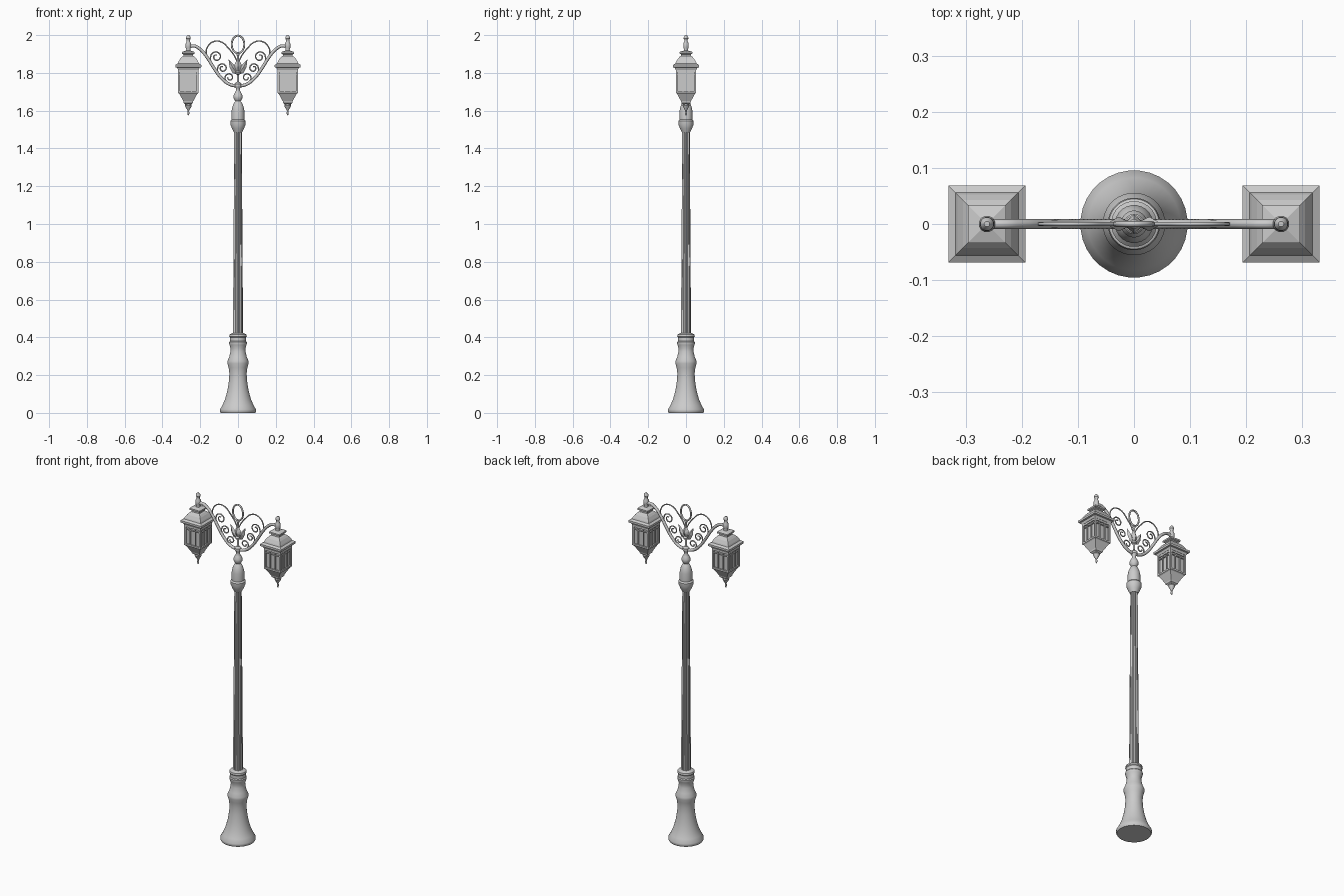
import bpy, bmesh, math
from mathutils import Vector

if "Cube" in bpy.data.objects:
    bpy.data.objects.remove(bpy.data.objects["Cube"])

R2 = math.sqrt(2)


def finish(name, bm, smooth=True):
    bmesh.ops.recalc_face_normals(bm, faces=bm.faces)
    me = bpy.data.meshes.new(name)
    bm.to_mesh(me)
    bm.free()
    ob = bpy.data.objects.new(name, me)
    bpy.context.collection.objects.link(ob)
    if smooth:
        bpy.ops.object.select_all(action='DESELECT')
        bpy.context.view_layer.objects.active = ob
        ob.select_set(True)
        bpy.ops.object.shade_smooth_by_angle(angle=math.radians(35))
    return ob


def lathe(name, prof, n=32, cx=0.0, flute=1.0):
    """Revolve (half width, z) points; n=4 gives square, axis-aligned sections."""
    bm = bmesh.new()
    rings = []
    for r, z in prof:
        k = R2 if n == 4 else 1
        ring = []
        for i in range(n):
            a = 2 * math.pi * (i + 0.5) / n
            q = r * k * (flute if i % 2 else 1)
            ring.append(bm.verts.new((cx + q * math.cos(a), q * math.sin(a), z)))
        rings.append(ring)
    for a, b in zip(rings, rings[1:]):
        for i in range(n):
            j = (i + 1) % n
            bm.faces.new((a[i], a[j], b[j], b[i]))
    bm.faces.new(rings[0][::-1])
    bm.faces.new(rings[-1])
    return finish(name, bm, n != 4)


def tube(name, pts, rad, side=1, cyclic=False):
    """Smooth round bar through (x, z) points in the y = 0 plane."""
    cu = bpy.data.curves.new(name, 'CURVE')
    cu.dimensions = '3D'
    cu.bevel_depth = rad
    cu.bevel_resolution = 2
    cu.resolution_u = 6
    cu.use_fill_caps = True
    sp = cu.splines.new('BEZIER')
    sp.bezier_points.add(len(pts) - 1)
    for p, (x, z) in zip(sp.bezier_points, pts):
        p.co = (side * x, 0, z)
        p.handle_left_type = p.handle_right_type = 'AUTO'
    sp.use_cyclic_u = cyclic
    ob = bpy.data.objects.new(name, cu)
    bpy.context.collection.objects.link(ob)
    return ob


def spiral(cx, cz, r0, r1, a0, turns, n=14):
    out = []
    for i in range(n):
        t = i / (n - 1)
        a = math.radians(a0) + turns * 2 * math.pi * t
        r = r0 + (r1 - r0) * t
        out.append((cx + r * math.cos(a), cz + r * math.sin(a)))
    return out


def bars(name, boxes):
    """Join axis-aligned boxes given as (centre, size)."""
    bm = bmesh.new()
    for c, s in boxes:
        for v in bmesh.ops.create_cube(bm, size=1)['verts']:
            v.co = Vector([v.co[i] * s[i] + c[i] for i in range(3)])
    return finish(name, bm, False)


# Column
lathe("base", [(.092, 0), (.096, .008), (.096, .018), (.083, .04), (.068, .075),
               (.056, .12), (.048, .17), (.046, .21), (.05, .24), (.056, .262),
               (.056, .275), (.047, .295), (.04, .325), (.039, .34), (.045, .36),
               (.047, .365), (.047, .375), (.043, .38), (.043, .4), (.047, .405),
               (.045, .415), (.03, .422)], 32)
lathe("pole", [(.027, .41), (.02, 1.5)], 24, flute=.88)
lathe("pole_capital", [(.022, 1.485), (.032, 1.505), (.04, 1.525), (.041, 1.545),
                       (.034, 1.553), (.034, 1.6), (.03, 1.62), (.022, 1.64),
                       (.014, 1.65), (.018, 1.655), (.024, 1.667), (.024, 1.68),
                       (.017, 1.694), (.011, 1.705), (.012, 1.72), (.018, 1.728),
                       (.018, 1.742), (.008, 1.752)], 24)
lathe("centre_rod", [(.006, 1.74), (.006, 1.79), (.014, 1.795), (.016, 1.803),
                     (.006, 1.81), (.006, 1.89), (.009, 1.895), (.006, 1.903)], 12)

# Top ring
tube("top_ring", [(.033 * math.cos(a * math.pi / 6), 1.951 + .046 * math.sin(a * math.pi / 6))
                  for a in range(12)], .005, cyclic=True)

# Tulip ornament: three pointed petals
petals = [[(0, 1.795), (.02, 1.82), (.018, 1.845), (0, 1.88), (-.018, 1.845), (-.02, 1.82)]]
for s in (1, -1):
    petals.append([(s * x, z) for x, z in
                   [(0, 1.79), (.03, 1.80), (.045, 1.83), (.05, 1.872), (.028, 1.85), (.012, 1.83)]])
for i, pts in enumerate(petals):
    bm = bmesh.new()
    d = .013 if i else .017
    rim = [bm.verts.new((x, 0, z)) for x, z in pts]
    mx = sum(p[0] for p in pts) / 6
    mz = sum(p[1] for p in pts) / 6
    for y in (-d, d):
        c = bm.verts.new((mx, y, mz))
        for k in range(6):
            bm.faces.new((rim[k], rim[(k + 1) % 6], c))
    finish("petal_%d" % i, bm, False)

for s, side in ((1, "right"), (-1, "left")):
    # Arm and scrollwork
    tube(side + "_arm", [(0, 1.728), (.05, 1.742), (.09, 1.775), (.13, 1.83), (.165, 1.885),
                         (.2, 1.925), (.235, 1.943), (.263, 1.935)], .0085, s)
    tube(side + "_heart_scroll", [(.15, 1.865), (.168, 1.9), (.16, 1.94), (.125, 1.967),
                                  (.085, 1.962), (.05, 1.93), (.022, 1.895), (.006, 1.865)], .0035, s)
    tube(side + "_upper_scroll", [(.135, 1.838), (.145, 1.86)]
         + spiral(.115, 1.885, .03, .009, 0, 1.3), .0035, s)
    tube(side + "_lower_scroll", [(.105, 1.795), (.108, 1.81)]
         + spiral(.082, 1.825, .026, .008, 0, 1.3), .0035, s)
    tube(side + "_inner_scroll", spiral(.045, 1.775, .026, .008, -60, 1.2), .0035, s)

    # Lantern roof, tray and finials
    cx = s * .263
    lathe(side + "_lantern_roof", [(.054, 1.815), (.06, 1.828), (.069, 1.83), (.069, 1.842),
                                   (.056, 1.85), (.053, 1.858), (.043, 1.875), (.034, 1.885),
                                   (.026, 1.89), (.026, 1.898), (.034, 1.902), (.034, 1.911),
                                   (.012, 1.918)], 4, cx)
    lathe(side + "_lantern_tray", [(.013, 1.632), (.024, 1.64), (.026, 1.65), (.048, 1.69),
                                   (.054, 1.694), (.054, 1.704)], 4, cx)
    lathe(side + "_top_finial", [(.014, 1.912), (.011, 1.925), (.015, 1.935), (.015, 1.955),
                                 (.009, 1.966), (.009, 1.975), (.013, 1.981), (.012, 1.99),
                                 (.005, 2.0)], 12, cx)
    lathe(side + "_drop_finial", [(.002, 1.575), (.005, 1.582), (.006, 1.59), (.004, 1.598),
                                  (.008, 1.607), (.015, 1.618), (.019, 1.628), (.015, 1.64)], 12, cx)
    # Window frames and glass
    w, zc, h = .049, 1.76, .12
    boxes = [((cx + a * w, b * w, zc), (.01, .01, h)) for a in (1, -1) for b in (1, -1)]
    for d in (1, -1):
        for o in (-.017, .017):
            boxes += [((cx + o, d * w, zc), (.005, .007, h)),
                      ((cx + d * w, o, zc), (.007, .005, h))]
        for z, t in ((1.79, .005), (1.81, .012)):
            boxes += [((cx, d * w, z), (2 * w, .007, t)), ((cx + d * w, 0, z), (.007, 2 * w, t))]
    bars(side + "_window_frame", boxes)
    lathe(side + "_glass", [(.046, 1.70), (.046, 1.82)], 4, cx)
